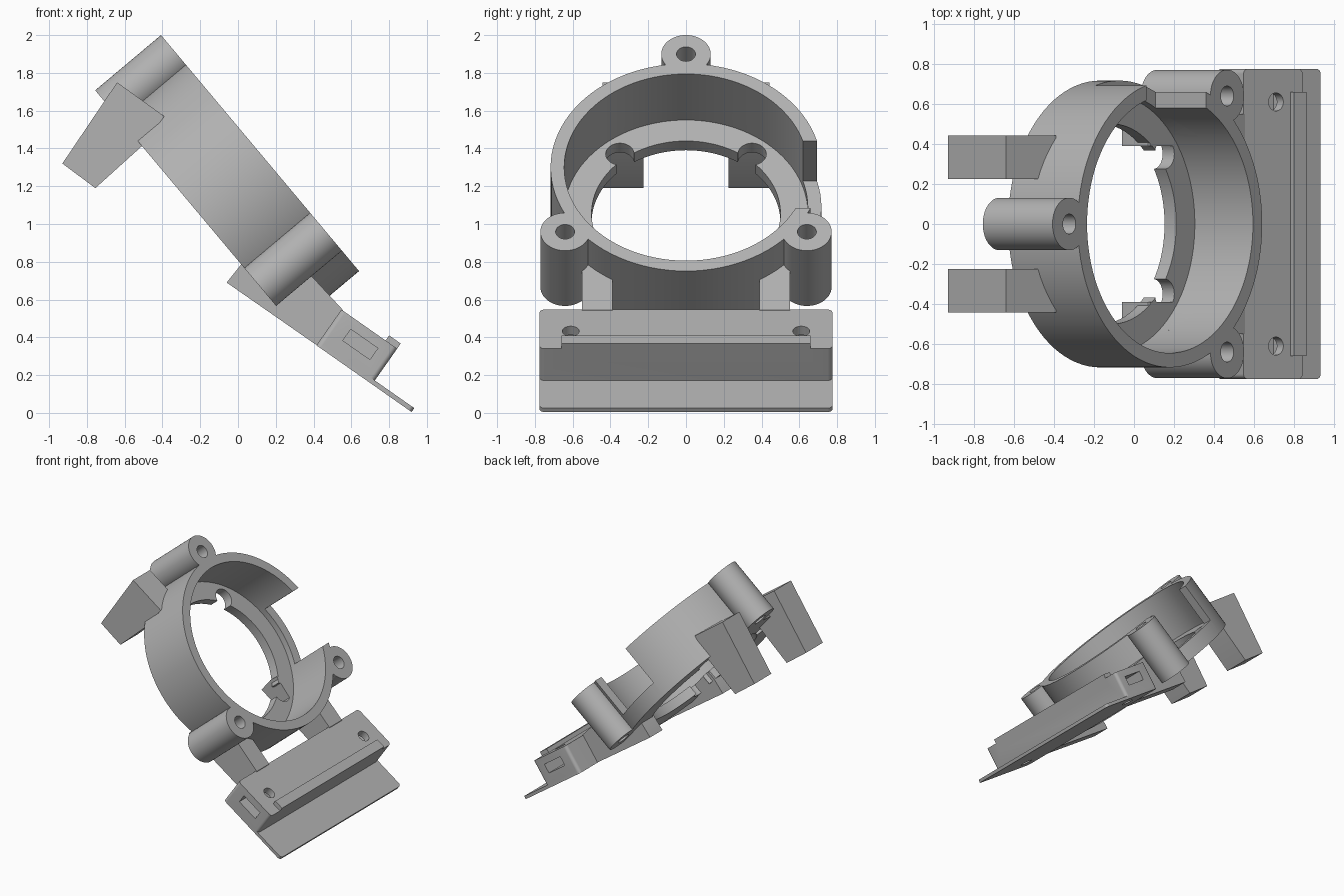
import bpy, bmesh, math
from mathutils import Matrix

if "Cube" in bpy.data.objects:
    bpy.data.objects.remove(bpy.data.objects["Cube"], do_unlink=True)

grey = bpy.data.materials.new("plain_grey")
grey.use_nodes = True
grey.diffuse_color = (0.45, 0.45, 0.45, 1)
grey.node_tree.nodes["Principled BSDF"].inputs["Base Color"].default_value = grey.diffuse_color

WORLD = Matrix.Identity(4)
RING = Matrix.Translation((0.18, 0, 1.30)) @ Matrix.Rotation(math.radians(50), 4, 'Y')
BASE = Matrix.Rotation(math.radians(35), 4, 'Y')
DEPTH, FLANGE = 0.455, 0.379
OUTER, INNER, HOLE = 0.717, 0.645, 0.50


def finish(name, bm, frame):
    bmesh.ops.recalc_face_normals(bm, faces=bm.faces)
    bm.transform(frame)
    mesh = bpy.data.meshes.new(name)
    bm.to_mesh(mesh)
    bm.free()
    mesh.materials.append(grey)
    obj = bpy.data.objects.new(name, mesh)
    bpy.context.scene.collection.objects.link(obj)
    return obj


def prism(name, points, y0, y1, frame=WORLD, bevel=0):
    """Extrude an XZ outline along y, optionally rounding its upright edges."""
    bm = bmesh.new()
    face = bm.faces.new([bm.verts.new((x, y0, z)) for x, z in points])
    new = bmesh.ops.extrude_face_region(bm, geom=[face])["geom"]
    bmesh.ops.translate(bm, vec=(0, y1 - y0, 0),
                        verts=[v for v in new if isinstance(v, bmesh.types.BMVert)])
    if bevel:
        upright = [e for e in bm.edges
                   if abs(e.verts[0].co.z - e.verts[1].co.z) > 0.001]
        bmesh.ops.bevel(bm, geom=upright, offset=bevel, segments=5,
                        profile=0.5, affect='EDGES')
    return finish(name, bm, frame)


def box(name, x0, x1, y0, y1, z0, z1, frame=WORLD, bevel=0):
    return prism(name, [(x0, z0), (x1, z0), (x1, z1), (x0, z1)], y0, y1, frame, bevel)


def cylinder(name, x, y, r, z0, z1, frame, segments=48):
    bm = bmesh.new()
    bmesh.ops.create_cone(bm, cap_ends=True, segments=segments, radius1=r, radius2=r,
                          depth=z1 - z0,
                          matrix=Matrix.Translation((x, y, (z0 + z1) / 2)))
    return finish(name, bm, frame)


def lathe(name, profile, frame, segments=96):
    bm = bmesh.new()
    verts = [bm.verts.new((r, 0, z)) for r, z in profile]
    edges = [bm.edges.new((verts[i - 1], verts[i])) for i in range(len(verts))]
    bmesh.ops.spin(bm, geom=verts + edges, cent=(0, 0, 0), axis=(0, 0, 1),
                   angle=math.tau, steps=segments, use_duplicate=False)
    bmesh.ops.remove_doubles(bm, verts=bm.verts, dist=0.0001)
    return finish(name, bm, frame)


def combine(obj, others, operation='DIFFERENCE'):
    """Apply booleans and discard the helper objects."""
    for other in others:
        mod = obj.modifiers.new("cut", 'BOOLEAN')
        mod.operation, mod.solver, mod.object = operation, 'EXACT', other
        graph = bpy.context.evaluated_depsgraph_get()
        mesh = bpy.data.meshes.new_from_object(obj.evaluated_get(graph))
        obj.modifiers.clear()
        obj.data = mesh
        bpy.data.objects.remove(other, do_unlink=True)
    return obj


def bore():
    return cylinder("bore_cutter", 0, 0, INNER, -FLANGE, 0.3, RING, 96)


parts = []

# Tilted ring with an inner flange, a side gap and four screw notches
ring = lathe("ring", [(OUTER, 0), (INNER, 0), (INNER, -FLANGE), (HOLE, -FLANGE),
                      (HOLE, -DEPTH), (OUTER, -DEPTH)], RING)
cutters = [box("gap_cutter", -0.183, 0.28, 0.5, 0.9, -0.33, 0.1, RING)]
cutters += [cylinder("notch_cutter", sx * 0.41, sy * 0.35, 0.075, -0.6, -0.3, RING)
            for sx in (-1, 1) for sy in (-1, 1)]
parts.append(combine(ring, cutters))

# Three screw bosses around the ring
for name, x, y in (("top_boss", -0.783, 0), ("left_boss", 0.445, 0.64),
                   ("right_boss", 0.445, -0.64)):
    boss = cylinder(name, x, y, 0.131, -DEPTH, 0, RING)
    parts.append(combine(boss, [cylinder("screw_cutter", x, y, 0.05, -1, 0.5, RING)]))

# Paired arms below the ring and clamp feet behind it
arm_outline = [(-0.06, 0.69), (0.02, 0.79), (0.07, 0.83), (0.32, 0.80), (0.555, 0.545),
               (0.56, 0.50), (0.45, 0.335)]
foot_outline = [(-0.64, 1.75), (-0.39, 1.57), (-0.50, 1.42), (-0.755, 1.19), (-0.93, 1.32)]
for side, sign in (("left", 1), ("right", -1)):
    arm = prism(side + "_arm", arm_outline, sign * 0.39, sign * 0.55)
    parts.append(combine(arm, [bore()]))
    foot = prism(side + "_foot", foot_outline, sign * 0.225, sign * 0.443)
    parts.append(combine(foot, [bore()]))

# Mounting base: thin plate, block and raised lip, with screw holes and side slots
base = box("mounting_base", 0.135, 0.495, -0.775, 0.775, 0.531, 0.762, BASE, 0.025)
combine(base, [box("plate", 0.135, 0.75, -0.775, 0.775, 0.531, 0.556, BASE, 0.025),
               box("lip", 0.42, 0.495, -0.66, 0.66, 0.70, 0.795, BASE)], 'UNION')
cutters = []
for sign in (-1, 1):
    cutters.append(cylinder("hole_cutter", 0.333, sign * 0.61, 0.045, 0.4, 0.9, BASE))
    cutters.append(box("slot_cutter", 0.235, 0.41, sign * 0.54, sign * 0.9,
                       0.632, 0.705, BASE))
parts.append(combine(base, cutters))

# Smooth the round surfaces, keep edges crisp
bpy.ops.object.select_all(action='DESELECT')
for obj in parts:
    obj.select_set(True)
bpy.context.view_layer.objects.active = parts[0]
bpy.ops.object.shade_smooth_by_angle(angle=math.radians(30))
